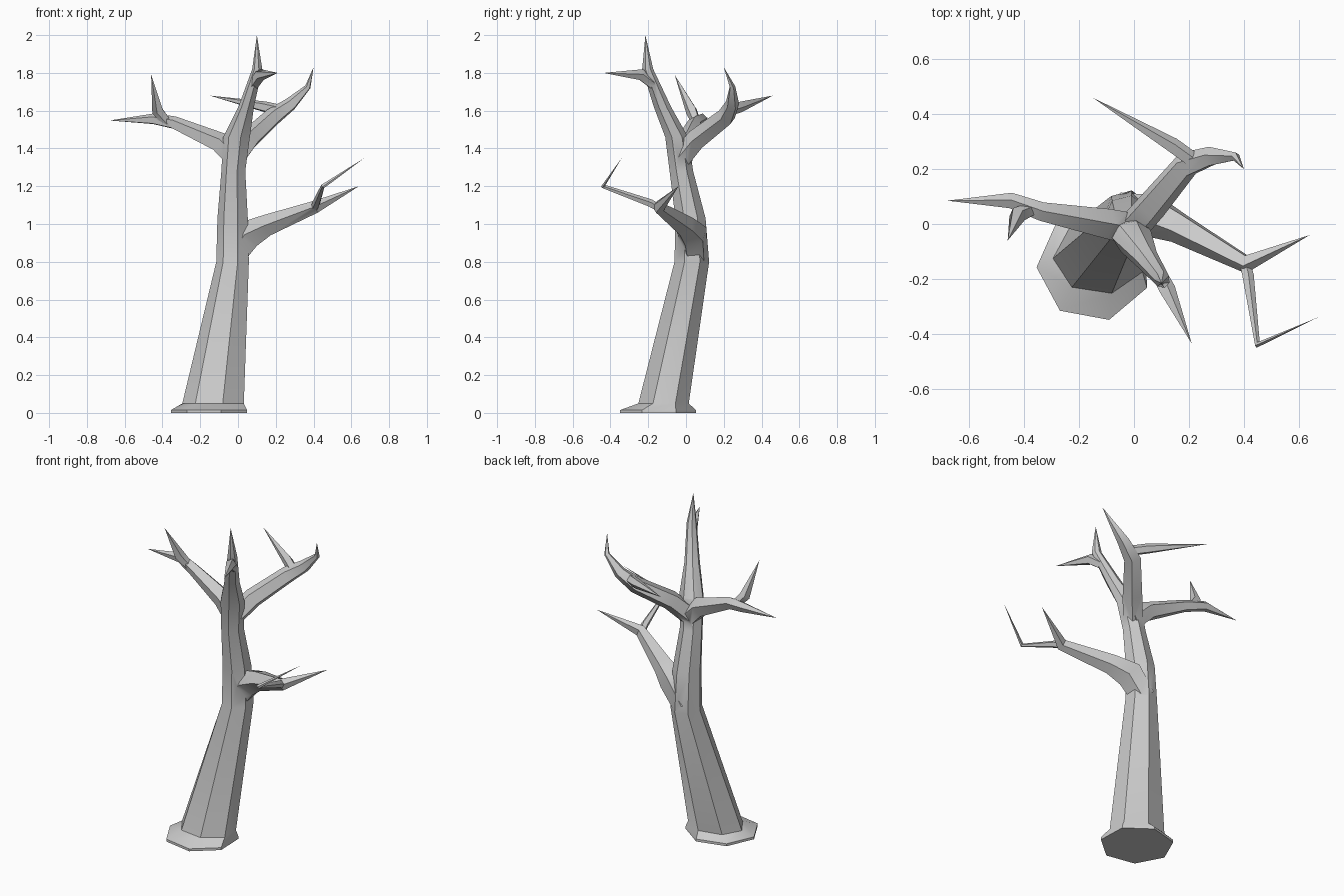
import bpy, bmesh, math
from mathutils import Vector

if "Cube" in bpy.data.objects:
    bpy.data.objects.remove(bpy.data.objects["Cube"])


def finish(name, rings):
    """Skin a list of vertex rings into a closed tube."""
    bm = bmesh.new()
    loops = [[bm.verts.new(p) for p in ring] for ring in rings]
    n = len(loops[0])
    for a, b in zip(loops, loops[1:]):
        for i in range(n):
            j = (i + 1) % n
            bm.faces.new((a[i], a[j], b[j], b[i]))
    bm.faces.new(loops[0][::-1])
    bm.faces.new(loops[-1])
    bmesh.ops.remove_doubles(bm, verts=bm.verts, dist=0.0015)
    bmesh.ops.recalc_face_normals(bm, faces=bm.faces)
    mesh = bpy.data.meshes.new(name)
    bm.to_mesh(mesh)
    bm.free()
    obj = bpy.data.objects.new(name, mesh)
    bpy.context.collection.objects.link(obj)
    return obj


def stem(name, levels, sides=7):
    """Level rings: (z, centre x, centre y, radius x, radius y)."""
    rings = []
    for z, cx, cy, rx, ry in levels:
        ang = [math.radians(-75) + i * math.tau / sides for i in range(sides)]
        rings.append([Vector((cx + rx * math.cos(a), cy + ry * math.sin(a), z)) for a in ang])
    return finish(name, rings)


def limb(name, path, sides=5):
    """Tapering branch along points (x, y, z, radius)."""
    pts = [Vector(p[:3]) for p in path]
    dirs = [(b - a).normalized() for a, b in zip(pts, pts[1:])]
    tans = [dirs[0]] + [(a + b).normalized() for a, b in zip(dirs, dirs[1:])] + [dirs[-1]]
    side = tans[0].orthogonal().normalized()
    rings = []
    for i, (p, t) in enumerate(zip(pts, tans)):
        if i:
            side = tans[i - 1].rotation_difference(t) @ side
        up = t.cross(side)
        rings.append([p + path[i][3] * (side * math.cos(k * math.tau / sides)
                                        + up * math.sin(k * math.tau / sides))
                      for k in range(sides)])
    return finish(name, rings)


# Leaning trunk with root flare, running up into the leader
tree = stem("tree", [
    (0.00, -0.145, -0.150, 0.210, 0.206),
    (0.015, -0.145, -0.150, 0.210, 0.206),
    (0.05, -0.125, -0.120, 0.170, 0.137),
    (0.80, -0.025, 0.030, 0.090, 0.094),
    (1.03, -0.025, 0.023, 0.084, 0.082),
    (1.28, -0.022, -0.025, 0.066, 0.064),
    (1.46, -0.005, -0.050, 0.074, 0.062),
    (1.62, 0.045, -0.125, 0.043, 0.047),
    (1.82, 0.103, -0.203, 0.028, 0.030),
    (2.00, 0.100, -0.215, 0.0, 0.0),
])

branches = [
    # Leader side twig
    limb("leader_twig", [(0.085, -0.175, 1.74, 0.03), (0.12, -0.24, 1.79, 0.032),
                         (0.21, -0.435, 1.80, 0)]),
    # Left branch and twig
    limb("left_branch", [(0.0, -0.02, 1.33, 0.06), (-0.10, 0.0, 1.43, 0.058),
                         (-0.34, 0.045, 1.535, 0.036), (-0.45, 0.085, 1.555, 0.03),
                         (-0.68, 0.085, 1.548, 0)]),
    limb("left_twig", [(-0.37, 0.055, 1.535, 0.025), (-0.425, 0.03, 1.60, 0.032),
                       (-0.46, -0.06, 1.79, 0)]),
    # Back branch and twig
    limb("back_branch", [(-0.02, -0.03, 1.34, 0.06), (0.06, 0.06, 1.45, 0.058),
                         (0.19, 0.215, 1.57, 0.05), (0.28, 0.245, 1.635, 0.037),
                         (0.37, 0.245, 1.725, 0.016), (0.40, 0.20, 1.83, 0)]),
    limb("back_twig", [(0.23, 0.22, 1.60, 0.03), (0.14, 0.285, 1.62, 0.03),
                       (-0.15, 0.46, 1.68, 0)]),
    # Lower right branch and crooked twig
    limb("right_branch", [(-0.03, 0.05, 0.82, 0.07), (0.06, 0.035, 0.945, 0.082),
                          (0.16, -0.01, 0.995, 0.06), (0.41, -0.145, 1.09, 0.035),
                          (0.64, -0.04, 1.20, 0)]),
    limb("right_twig", [(0.40, -0.13, 1.075, 0.02), (0.415, -0.19, 1.11, 0.022),
                        (0.45, -0.44, 1.20, 0.012), (0.67, -0.34, 1.35, 0)]),
]

# Fuse everything into one skin
bpy.context.view_layer.objects.active = tree
for b in branches:
    mod = tree.modifiers.new("fuse", 'BOOLEAN')
    mod.operation = 'UNION'
    mod.solver = 'EXACT'
    mod.object = b
    bpy.ops.object.modifier_apply(modifier=mod.name)
    bpy.data.objects.remove(b)

tree.select_set(True)
bpy.ops.object.shade_smooth_by_angle(angle=math.radians(40))
